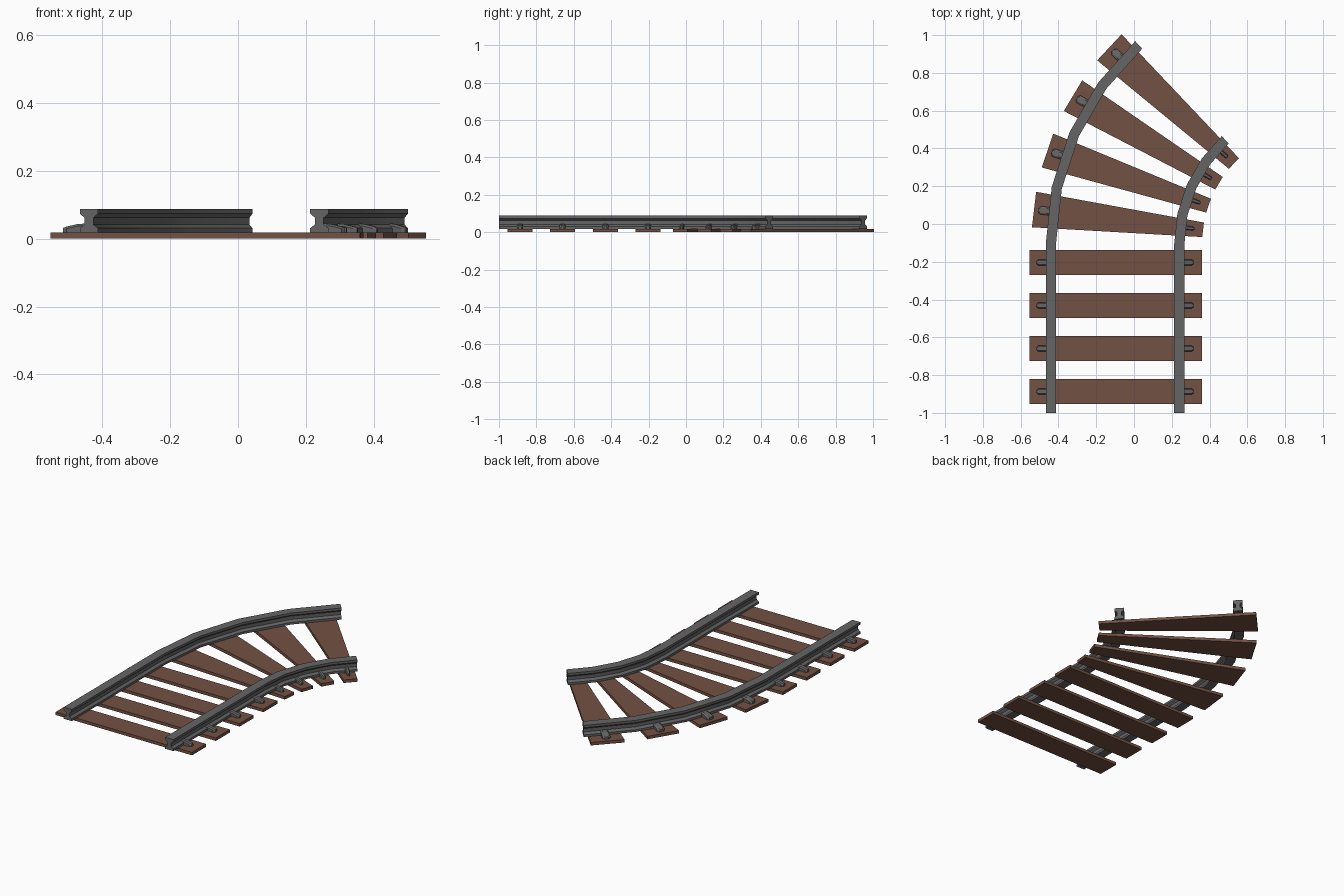
import bpy, bmesh, math

if "Cube" in bpy.data.objects:
    bpy.data.objects.remove(bpy.data.objects["Cube"])

# Bend layout: straight until BEND_Y, then an arc to the right around (BEND_X, BEND_Y)
BEND_X, BEND_Y = 0.985, -0.105
MID_X = -0.0975
MID_R = BEND_X - MID_X
STEP = math.radians(12)
TIE_Z = 0.018


def bend(x, y, z):
    """Map straight-track coordinates onto the curved track."""
    if y <= BEND_Y:
        return (x, y, z)
    a = (y - BEND_Y) / MID_R
    r = BEND_X - x
    return (BEND_X - r * math.cos(a), BEND_Y + r * math.sin(a), z)


def material(name, color):
    m = bpy.data.materials.new(name)
    m.diffuse_color = color
    m.use_nodes = True
    m.node_tree.nodes["Principled BSDF"].inputs["Base Color"].default_value = m.diffuse_color
    return m


def loft(name, rings, mat):
    """Join closed rings of points into a capped solid."""
    bm = bmesh.new()
    vs = [[bm.verts.new(p) for p in ring] for ring in rings]
    n = len(rings[0])
    for a, b in zip(vs, vs[1:]):
        for i in range(n):
            j = (i + 1) % n
            bm.faces.new((a[i], a[j], b[j], b[i]))
    bm.faces.new(vs[0])
    bm.faces.new(vs[-1])
    bmesh.ops.recalc_face_normals(bm, faces=bm.faces[:])
    me = bpy.data.meshes.new(name)
    bm.to_mesh(me)
    bm.free()
    me.materials.append(mat)
    ob = bpy.data.objects.new(name, me)
    bpy.context.collection.objects.link(ob)
    return ob


wood = material("wood", (0.17, 0.083, 0.056, 1))
steel = material("steel", (0.13, 0.13, 0.13, 1))

# Rails: I-shaped profile swept along straight and curved stations
half = [(0.027, TIE_Z), (0.027, 0.031), (0.013, 0.042),
        (0.013, 0.062), (0.027, 0.074), (0.027, 0.088)]
profile = half + [(-x, z) for x, z in reversed(half)]
stations = [-1.0, BEND_Y] + [BEND_Y + MID_R * STEP * k for k in (1, 2, 3, 3.97)]
for side, cx in (("left", -0.44), ("right", 0.24)):
    rail = loft(side + "_rail",
                [[bend(cx + x, y, z) for x, z in profile] for y in stations], steel)
    bpy.ops.object.select_all(action='DESELECT')
    rail.select_set(True)
    bpy.context.view_layer.objects.active = rail
    bpy.ops.object.shade_smooth_by_angle(angle=math.radians(25))

# Clip plan (distance from rail centre, half width) and top height
clip = [(0.010, 0.016, 0.045), (0.035, 0.016, 0.043),
        (0.066, 0.016, 0.036), (0.076, 0.008, 0.032)]

for k in range(8):
    y = -0.887 + 0.2278 * k
    # Sleeper plank, tapering where the track curves
    x0, x1, h = -0.553, 0.36, 0.067
    plan = [(x0, y - h), (x1, y - h), (x1, y + h), (x0, y + h)]
    if k >= 4:
        x0 = -0.543
        plan = [(x0, y - h), (x1, y - h), (x1, y + h), (x0, y + h)]
    loft(f"sleeper_{k + 1}", [[bend(px, py, z) for px, py in plan]
                              for z in (0.0, TIE_Z)], wood)
    # Sloping clips on the outer side of each rail
    for side, cx, s in (("left", -0.44, -1), ("right", 0.24, 1)):
        loft(f"{side}_clip_{k + 1}",
             [[bend(cx + s * d, y - w, TIE_Z), bend(cx + s * d, y + w, TIE_Z),
               bend(cx + s * d, y + w, t - 0.006), bend(cx + s * d, y + w * 0.6, t),
               bend(cx + s * d, y - w * 0.6, t), bend(cx + s * d, y - w, t - 0.006)]
              for d, w, t in clip], steel)
